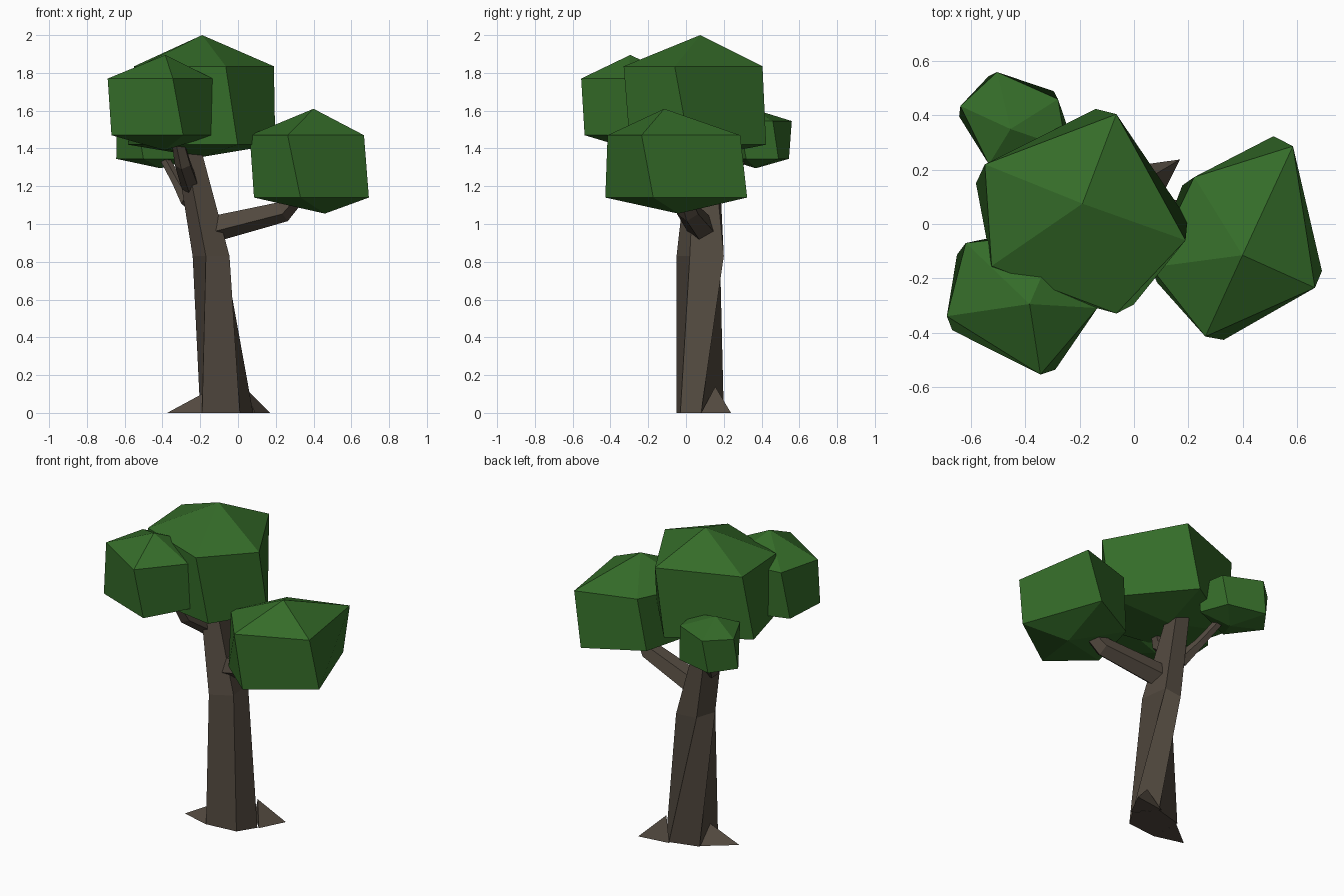
import bpy
from math import radians
from mathutils import Vector, Matrix

if "Cube" in bpy.data.objects:
    bpy.data.objects.remove(bpy.data.objects["Cube"])


def material(name, rgb):
    m = bpy.data.materials.new(name)
    m.diffuse_color = (*rgb, 1)
    m.use_nodes = True
    m.node_tree.nodes["Principled BSDF"].inputs["Base Color"].default_value = m.diffuse_color
    return m


BARK = material("bark", (0.085, 0.067, 0.05))
LEAF = material("leaf", (0.035, 0.15, 0.022))


def make(name, verts, faces, mat):
    me = bpy.data.meshes.new(name)
    me.from_pydata([tuple(v) for v in verts], [], faces)
    me.materials.append(mat)
    ob = bpy.data.objects.new(name, me)
    bpy.context.collection.objects.link(ob)
    return ob


def loft(name, rings, mat, bottom=None, top=None):
    """Skin equal rings; close each end with an apex point or a flat cap."""
    n = len(rings[0])
    verts = [v for r in rings for v in r]
    faces = []
    for k in range(len(rings) - 1):
        for i in range(n):
            j = (i + 1) % n
            faces.append((k*n + i, k*n + j, (k+1)*n + j, (k+1)*n + i))
    last = (len(rings) - 1) * n
    for apex, start, flip in ((bottom, 0, True), (top, last, False)):
        loop = list(range(start, start + n))
        if flip:
            loop.reverse()
        if apex is None:
            faces.append(loop)
        else:
            verts.append(apex)
            faces += [(loop[i], loop[(i + 1) % n], len(verts) - 1) for i in range(n)]
    return make(name, verts, faces, mat)


def foliage(name, ring, top, z_up, z_low, bottom):
    """Five-sided crown: the lower ring is the upper one with a slight twist."""
    pts = [Vector(p) for p in ring]
    c = sum(pts, Vector((0, 0))) / len(pts)
    rot = Matrix.Rotation(radians(11), 2)
    low = [(*(c + rot @ (p - c)), z_low) for p in pts]
    up = [(*p, z_up) for p in pts]
    loft(name, [low, up], LEAF, bottom, top)


def branch(name, path, radii):
    """Five-sided tapering limb along a path."""
    pts = [Vector(p) for p in path]
    rings = []
    for i, p in enumerate(pts):
        d = pts[min(i + 1, len(pts) - 1)] - pts[max(i - 1, 0)]
        side = d.cross(Vector((0, 0, 1))).normalized()
        rings.append([p + Matrix.Rotation(radians(72 * k + 18), 3, d) @ side * radii[i]
                      for k in range(5)])
    loft(name, rings, BARK)


def root(name, a, b, tip, apex):
    make(name, [a, b, tip, apex], [(0, 2, 3), (2, 1, 3), (1, 0, 3), (0, 1, 2)], BARK)


# Trunk
levels = [
    (0.0, [(-.19, -.05), (.01, -.03), (.08, .08), (-.02, .20), (-.20, .15)]),
    (0.83, [(-.17, -.05), (-.045, .02), (-.07, .20), (-.20, .18), (-.24, .05)]),
    (1.45, [(-.29, .02), (-.21, .05), (-.21, .14), (-.28, .17), (-.34, .09)]),
]
loft("trunk", [[(x, y, z) for x, y in r] for z, r in levels], BARK)

# Roots
root("root_right", (.09, .08, 0), (-.03, .21, 0), (.17, .238, 0), (.03, .155, .14))
root("root_left", (-.20, .14, 0), (-.19, -.05, 0), (-.375, 0, 0), (-.19, .03, .10))

# Branches
branch("branch_right", [(-.13, .08, .98), (.24, .01, 1.07), (.36, -.03, 1.2)], [.075, .06, .04])
branch("branch_front", [(-.25, .06, 1.2), (-.29, -.11, 1.32), (-.33, -.2, 1.5)], [.05, .045, .03])
branch("branch_back", [(-.26, .11, 1.12), (-.32, .21, 1.22), (-.42, .34, 1.4)], [.045, .03, .025])

# Foliage
foliage("foliage_top",
        [(-.065, .405), (-.55, .22), (-.525, -.155), (-.065, -.33), (.19, -.06)],
        (-.19, .075, 2.0), 1.835, 1.42, (-.19, .09, 1.355))
foliage("foliage_right",
        [(.586, .287), (.222, .173), (.062, -.16), (.263, -.415), (.667, -.235)],
        (.40, -.115, 1.61), 1.47, 1.14, (.46, -.04, 1.055))
foliage("foliage_front",
        [(-.27, -.03), (-.62, -.07), (-.69, -.34), (-.345, -.555), (-.135, -.31)],
        (-.385, -.295, 1.895), 1.77, 1.47, (-.39, -.27, 1.39))
foliage("foliage_back",
        [(-.28, .46), (-.505, .56), (-.64, .435), (-.535, .22), (-.25, .28)],
        (-.455, .35, 1.61), 1.545, 1.345, (-.41, .37, 1.295))
